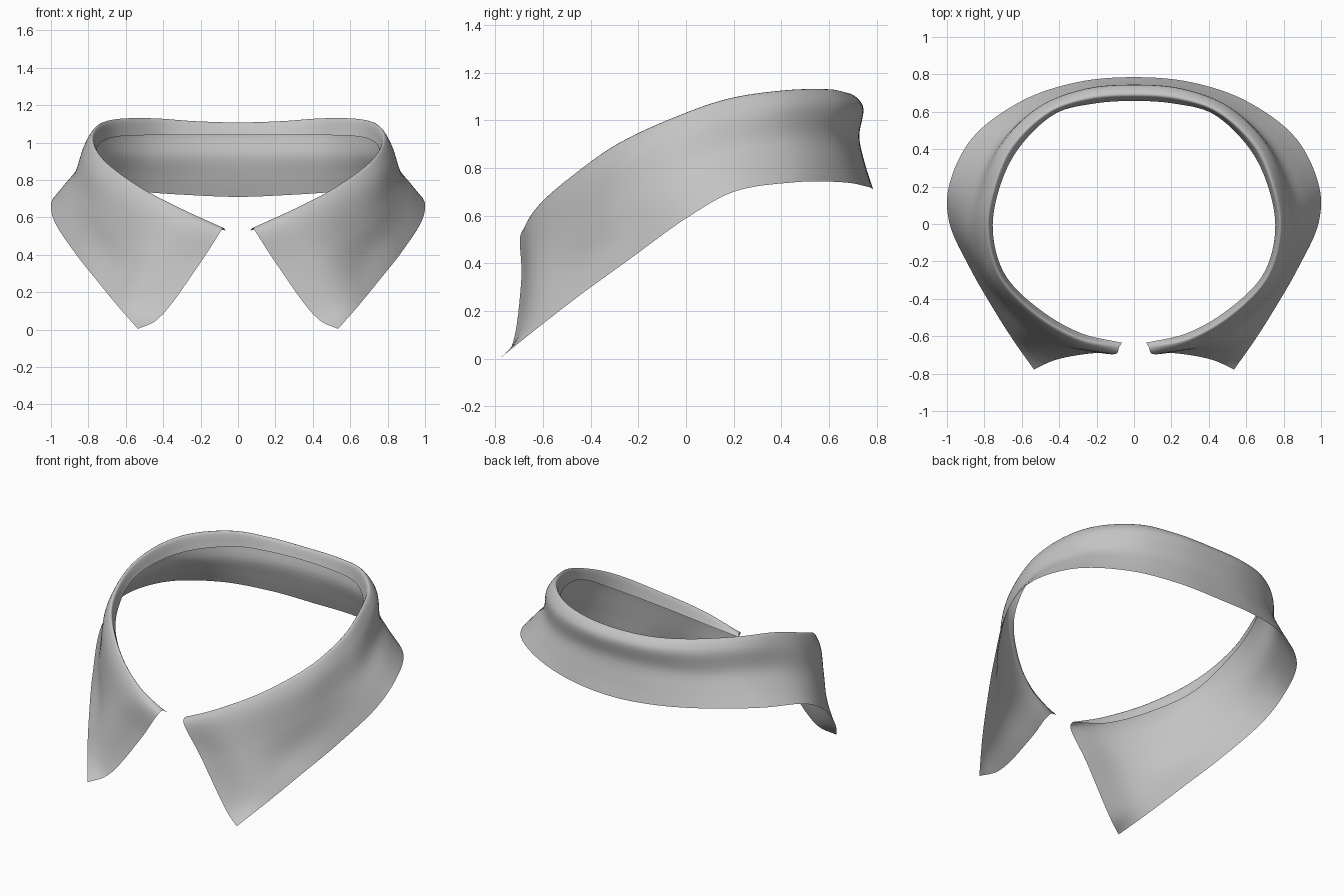
import bpy
import bmesh
from mathutils import Vector

# Remove the default cube only
default = bpy.data.objects.get("Cube")
if default:
    bpy.data.objects.remove(default, do_unlink=True)

ALONG_STEPS = 8
ACROSS_STEPS = 6

# Rails of the left half, each running from the centre back to the front opening
inner_edge = [(0, .658, 1.04), (.22, .643, 1.04), (.42, .59, 1.04), (.62, .4, 1.035),
              (.72, .19, 1.01), (.755, -.03, .95), (.69, -.27, .81), (.5, -.46, .68),
              (.28, -.585, .58), (.065, -.635, .53)]
fold_crest = [(0, .69, 1.108), (.237, .672, 1.115), (.45, .6, 1.13), (.655, .405, 1.125),
              (.75, .175, 1.09), (.78, -.03, 1.02), (.715, -.28, .905), (.52, -.485, .76),
              (.29, -.615, .64), (.08, -.66, .545)]
shoulder = [(0, .742, 1.06), (.26, .72, 1.065), (.5, .627, 1.07), (.705, .42, 1.07),
            (.8, .17, 1.02), (.825, -.03, .95), (.757, -.287, .84), (.552, -.507, .7),
            (.31, -.645, .6), (.09, -.69, .53)]
waist = [(0, .727, .93), (.265, .705, .93), (.515, .617, .93), (.725, .43, .925),
         (.845, .18, .88), (.875, -.04, .79), (.78, -.295, .66), (.61, -.5, .51),
         (.43, -.642, .41), (.21, -.69, .345)]
lower_fall = [(0, .753, .81), (.285, .73, .82), (.555, .635, .83), (.785, .45, .83),
              (.92, .19, .785), (.93, -.02, .69), (.82, -.265, .53), (.677, -.462, .375),
              (.565, -.63, .22), (.43, -.73, .055)]
hem = [(0, .785, .71), (.3, .759, .722), (.6, .658, .74), (.868, .456, .74),
       (.99, .2, .7), (.988, .01, .595), (.875, -.24, .415), (.76, -.44, .27),
       (.65, -.615, .135), (.535, -.778, .004)]


def smooth_path(points, steps):
    """Centripetal spline passing through every point."""
    ends = [2 * points[0] - points[1]] + points + [2 * points[-1] - points[-2]]
    result = []
    for a, b, c, d in zip(ends, ends[1:], ends[2:], ends[3:]):
        ta = 0.0
        tb = ta + (b - a).length ** .5
        tc = tb + (c - b).length ** .5
        td = tc + (d - c).length ** .5
        for k in range(steps):
            t = tb + (tc - tb) * k / steps
            ab = a.lerp(b, (t - ta) / (tb - ta))
            bc = b.lerp(c, (t - tb) / (tc - tb))
            cd = c.lerp(d, (t - tc) / (td - tc))
            abc = ab.lerp(bc, (t - ta) / (tc - ta))
            bcd = bc.lerp(cd, (t - tb) / (td - tb))
            result.append(abc.lerp(bcd, (t - tb) / (tc - tb)))
    return result + [points[-1]]


def full_rail(half):
    """Mirror a half rail and smooth it around the whole neck."""
    left = [Vector(p) for p in half]
    right = [Vector((-p.x, p.y, p.z)) for p in reversed(left[1:])]
    return smooth_path(right + left, ALONG_STEPS)


# Cloth colour
cloth = bpy.data.materials.new("light grey cloth")
cloth.use_nodes = True
colour = (.55, .55, .55, 1)
cloth.diffuse_color = colour
cloth.node_tree.nodes["Principled BSDF"].inputs["Base Color"].default_value = colour

# Collar sheet: lofted from the inner lip, over the fold, down to the pointed hem
rails = [full_rail(rail)
         for rail in (inner_edge, fold_crest, shoulder, waist, lower_fall, hem)]
bm = bmesh.new()
rows = []
for section in zip(*rails):
    rows.append([bm.verts.new(p) for p in smooth_path(list(section), ACROSS_STEPS)])
for row, following in zip(rows, rows[1:]):
    for j in range(len(row) - 1):
        bm.faces.new((row[j], following[j], following[j + 1], row[j + 1]))

mesh = bpy.data.meshes.new("shirt_collar")
bm.to_mesh(mesh)
bm.free()
mesh.materials.append(cloth)
for face in mesh.polygons:
    face.use_smooth = True
collar = bpy.data.objects.new("shirt_collar", mesh)
bpy.context.collection.objects.link(collar)
